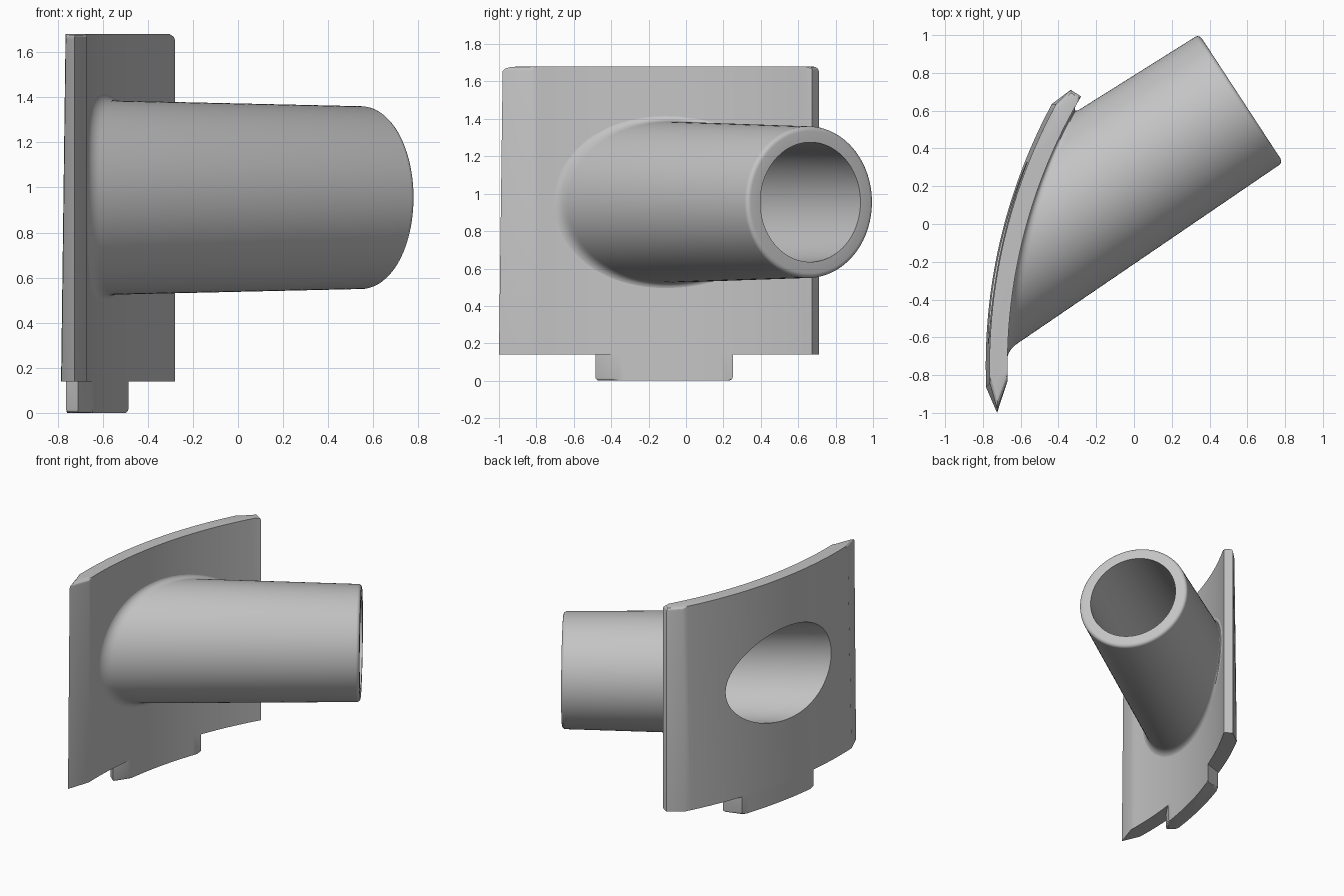
import bpy, bmesh, math
from mathutils import Vector

cube = bpy.data.objects.get("Cube")
if cube:
    bpy.data.objects.remove(cube, do_unlink=True)

grey = bpy.data.materials.new("light grey")
grey.use_nodes = True
grey.diffuse_color = (0.55, 0.55, 0.55, 1)
grey.node_tree.nodes["Principled BSDF"].inputs["Base Color"].default_value = (0.55, 0.55, 0.55, 1)

# Plate curvature, seen from above
ARC = Vector((2.13, -0.75))
R_IN, R_OUT = 2.80, 2.915

# Tube axis, running back from the open end towards the plate
END = Vector((0.567, 0.665, 0.955))
ANGLE = math.radians(33.2)
AXIS = Vector((math.cos(ANGLE), math.sin(ANGLE), 0))
SIDE = Vector((AXIS.y, -AXIS.x, 0))
UP = Vector((0, 0, 1))
SEG = 96
DRAFT = 0.019
R_TUBE, R_BORE = 0.405, 0.32


def finish(bm, name, smooth=True):
    bmesh.ops.recalc_face_normals(bm, faces=bm.faces)
    mesh = bpy.data.meshes.new(name)
    bm.to_mesh(mesh)
    bm.free()
    ob = bpy.data.objects.new(name, mesh)
    bpy.context.collection.objects.link(ob)
    mesh.materials.append(grey)
    if smooth:
        smooth_shade(ob)
    return ob


def smooth_shade(ob):
    bpy.ops.object.select_all(action='DESELECT')
    ob.select_set(True)
    bpy.context.view_layer.objects.active = ob
    bpy.ops.object.shade_smooth_by_angle(angle=math.radians(28))


def arc(radius, y0, y1, n=40):
    """Points on the plate curve between two depths."""
    ys = [y0 + (y1 - y0) * i / n for i in range(n + 1)]
    return [(ARC.x - math.sqrt(radius ** 2 - (y - ARC.y) ** 2), y) for y in ys]


def loft(rings, closed_ends):
    """Skin a list of equal closed rings."""
    bm = bmesh.new()
    rows = [[bm.verts.new(p) for p in ring] for ring in rings]
    n = len(rows[0])
    for a, b in zip(rows, rows[1:]):
        for i in range(n):
            j = (i + 1) % n
            bm.faces.new((a[i], a[j], b[j], b[i]))
    if closed_ends:
        bm.faces.new(rows[0])
        bm.faces.new(rows[-1])
    return bm


def prism(low, high, z0, z1, rounded_z, width):
    """Extruded outline with one rounded rim."""
    bm = loft([[(x, y, z0) for x, y in low], [(x, y, z1) for x, y in high]], True)
    rim = [e for e in bm.edges if all(abs(v.co.z - rounded_z) < 1e-5 for v in e.verts)]
    bmesh.ops.bevel(bm, geom=rim, offset=width, segments=3, profile=0.5, affect='EDGES')
    return bm


def plate_outline(inset):
    outer = arc(R_OUT - inset, -0.865 + inset, 0.635)
    inner = arc(R_IN, 0.675, -0.83)
    return outer + [(-0.335, 0.71)] + inner + [(-0.725, -1.0 + inset)]


def tube_point(angle, radius, t):
    r = radius + DRAFT * t
    return END - AXIS * t + (SIDE * math.cos(angle) + UP * math.sin(angle)) * r


def hit(angle, radius, plate_radius):
    """Distance back from the open end at which the tube meets the plate curve."""
    lo, hi = 0.2, 2.6
    for _ in range(40):
        mid = (lo + hi) / 2
        inside = (tube_point(angle, radius, mid).xy - ARC).length < plate_radius
        lo, hi = (mid, hi) if inside else (lo, mid)
    return lo


angles = [2 * math.pi * i / SEG for i in range(SEG)]


def ring(radius, t):
    return [tube_point(a, radius, t) for a in angles]


# Curved plate with slight draft and rounded top rim
plate = finish(prism(plate_outline(0), plate_outline(0.02), 0.14, 1.68, 1.68, 0.025),
               "curved_plate", smooth=False)

# Slanted hole through the plate
cutter = finish(loft([ring(R_BORE, 0.1), ring(R_BORE, 2.6)], True), "bore_cutter", smooth=False)
cutter.hide_render = True
cutter.hide_viewport = True
cut = plate.modifiers.new("bore", 'BOOLEAN')
cut.operation = 'DIFFERENCE'
cut.solver = 'EXACT'
cut.object = cutter
bpy.context.view_layer.update()
cut_mesh = bpy.data.meshes.new_from_object(
    plate.evaluated_get(bpy.context.evaluated_depsgraph_get()))
plate.modifiers.clear()
plate.data = cut_mesh
bpy.data.objects.remove(cutter, do_unlink=True)
smooth_shade(plate)

# Locating tab under the plate
tab = arc(R_OUT - 0.006, -0.44, 0.21, 20) + arc(R_IN, 0.25, -0.39, 20) + [(-0.71, -0.485)]
finish(prism(tab, tab, 0, 0.15, 0, 0.018), "bottom_tab")

# Tube: bore, rounded lip, tapered outside and fillet onto the plate
rings = [[tube_point(a, R_BORE, hit(a, R_BORE, R_IN + 0.01)) for a in angles],
         ring(R_BORE, 0)]
LIP = 0.025
for k in range(5):
    q = math.pi / 2 * k / 4
    rings.append(ring(R_TUBE - LIP + LIP * math.sin(q), LIP * (1 - math.cos(q))))
FILLET, STEPS = 0.05, 8
for k in range(STEPS + 1):
    s = k / STEPS
    row = []
    for a in angles:
        t = hit(a, R_TUBE, R_IN)
        start = tube_point(a, R_TUBE, t - FILLET * 1.3)
        corner = tube_point(a, R_TUBE, t)
        wide = R_TUBE + FILLET * 0.8
        foot = tube_point(a, wide, hit(a, wide, R_IN + 0.002))
        row.append(start * (1 - s) ** 2 + corner * 2 * s * (1 - s) + foot * s ** 2)
    rings.append(row)
finish(loft(rings, False), "angled_tube")
